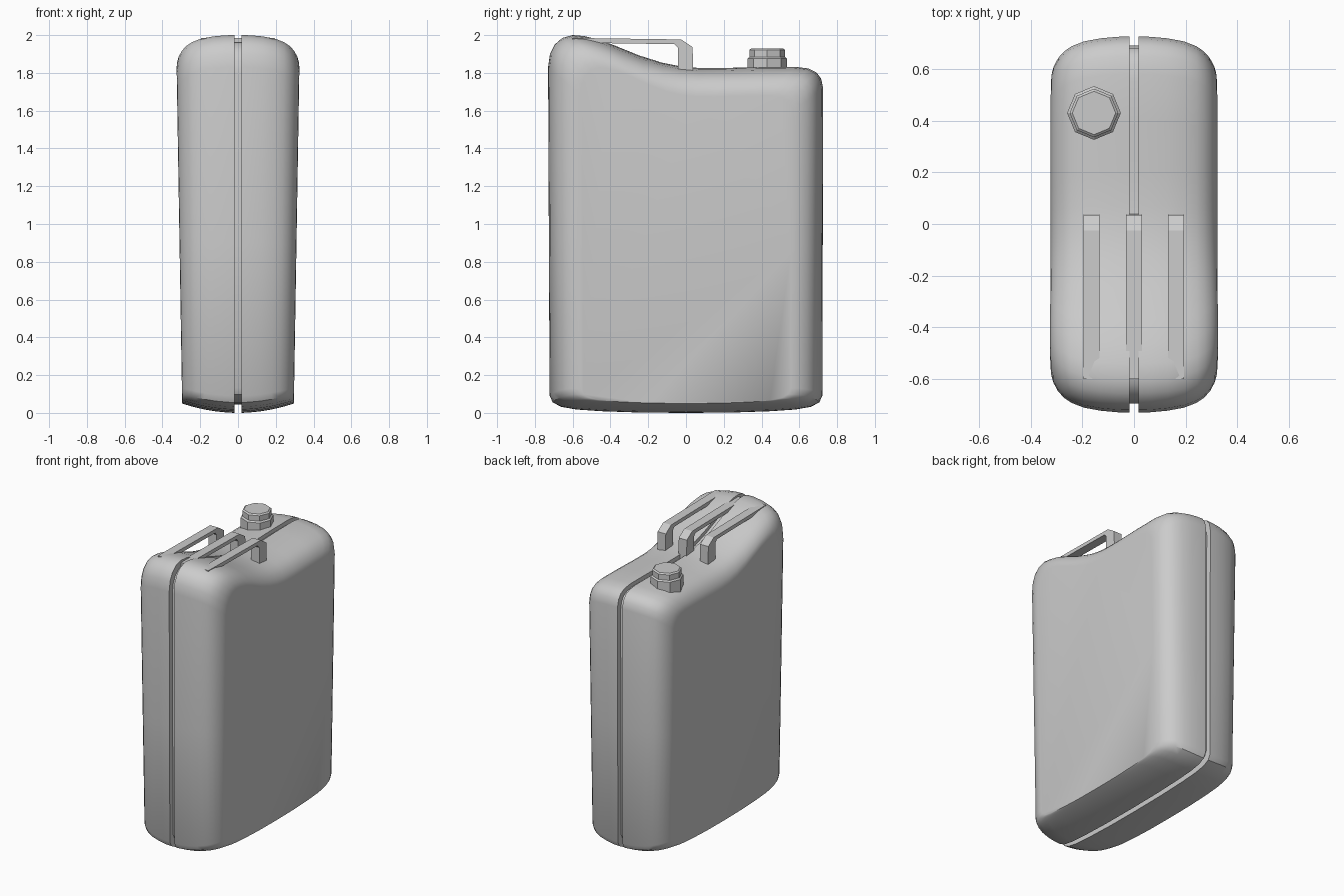
import bpy, bmesh, math

if "Cube" in bpy.data.objects:
    bpy.data.objects.remove(bpy.data.objects["Cube"])


def make_object(name, bm):
    bmesh.ops.recalc_face_normals(bm, faces=bm.faces[:])
    mesh = bpy.data.meshes.new(name)
    bm.to_mesh(mesh)
    bm.free()
    obj = bpy.data.objects.new(name, mesh)
    bpy.context.collection.objects.link(obj)
    return obj


def loft(bm, rings, cap_start, cap_end):
    loops = [[bm.verts.new(p) for p in ring] for ring in rings]
    for a, b in zip(loops, loops[1:]):
        n = len(a)
        for i in range(n):
            j = (i + 1) % n
            bm.faces.new((a[i], a[j], b[j], b[i]))
    if cap_start:
        bm.faces.new(loops[0])
    if cap_end:
        bm.faces.new(loops[-1])


# Can body: side profile (y, z) shrinking towards the flat side panel
profile = [(0, 0), (0.25, 0.002), (0.45, 0.009), (0.58, 0.018), (0.66, 0.032),
           (0.705, 0.055), (0.722, 0.09), (0.724, 0.9), (0.726, 1.72),
           (0.715, 1.77), (0.69, 1.803), (0.65, 1.823), (0.58, 1.832),
           (0.4, 1.831), (0.2, 1.826), (0.07, 1.826), (-0.03, 1.835),
           (-0.13, 1.855), (-0.25, 1.893), (-0.37, 1.942), (-0.46, 1.976),
           (-0.54, 1.995), (-0.6, 2.0), (-0.655, 1.985), (-0.695, 1.95),
           (-0.72, 1.9), (-0.73, 1.83), (-0.726, 0.9), (-0.722, 0.09),
           (-0.705, 0.055), (-0.66, 0.032), (-0.58, 0.018), (-0.45, 0.009),
           (-0.25, 0.002)]


def section(d, bottom, x=None, frac=1.0):
    ring = []
    for y, z in profile:
        zz = bottom + z * (2 - d - bottom) / 2
        half_width = 0.295 + 0.03 * zz / 1.83
        ring.append((frac * half_width if x is None else x,
                     y * (1 - d / 0.73), zz))
    return ring


# Seam groove first, then the bulging half shell
rings = [section(0.035, 0.045, x=0.0), section(0.035, 0.045, x=0.018),
         section(0.0, 0.0, x=0.018)]
for frac, d in [(0.2, 0.001), (0.4, 0.007), (0.6, 0.019), (0.75, 0.038),
                (0.84, 0.058), (0.91, 0.083), (0.965, 0.115), (0.99, 0.142), (1, 0.17)]:
    rings.append(section(d, 0.05 * frac ** 2, frac=frac))
bm = bmesh.new()
loft(bm, rings, False, True)
body = make_object("can_body", bm)
mirror = body.modifiers.new("Mirror", 'MIRROR')
mirror.use_clip = True
bpy.context.view_layer.objects.active = body
body.select_set(True)
bpy.ops.object.shade_smooth_by_angle(angle=math.radians(32))
body.select_set(False)

# Three carrying handles: one bent bar profile extruded across x
bar = [(-0.6, 1.985), (-0.025, 1.977), (0.035, 1.937), (0.038, 1.80),
       (-0.042, 1.80), (-0.042, 1.932), (-0.06, 1.952), (-0.6, 1.96)]
for name, x in [("left_handle", -0.165), ("middle_handle", 0.0),
                ("right_handle", 0.162)]:
    bm = bmesh.new()
    loft(bm, [[(x + s * 0.031, y, z) for y, z in bar] for s in (-1, 1)],
         True, True)
    make_object(name, bm)

# Octagonal spout collar and screw cap
def octagon_stack(name, steps):
    bm = bmesh.new()
    loft(bm, [[(-0.155 + r * math.cos(i * math.pi / 4),
                0.43 + r * math.sin(i * math.pi / 4), z) for i in range(8)]
              for r, z in steps], True, True)
    make_object(name, bm)


octagon_stack("spout_collar", [(0.104, 1.79), (0.104, 1.876), (0.088, 1.89)])
octagon_stack("screw_cap", [(0.094, 1.882), (0.094, 1.922), (0.084, 1.93)])
